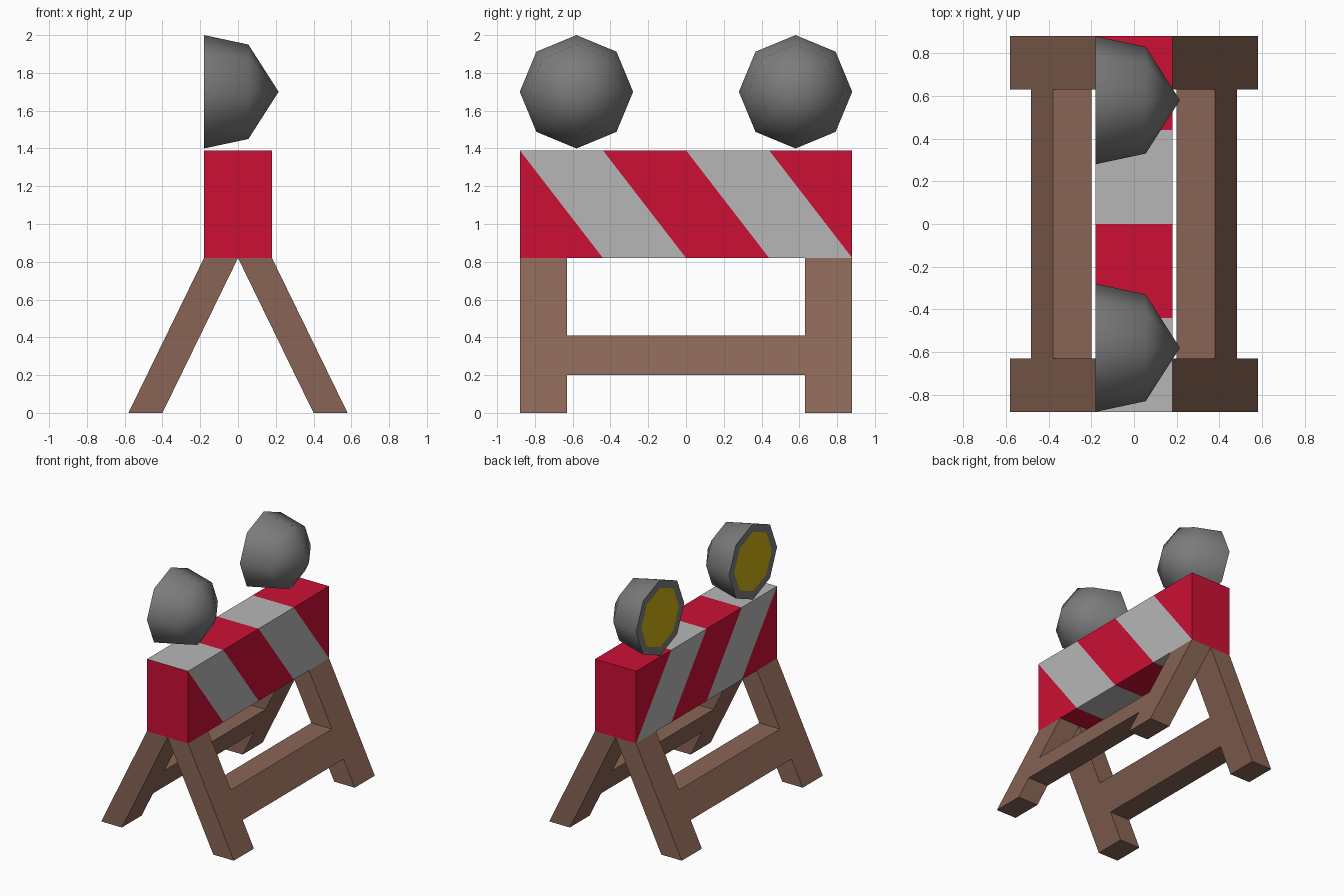
import bpy, bmesh, math
from mathutils import Vector

if "Cube" in bpy.data.objects:
    bpy.data.objects.remove(bpy.data.objects["Cube"])


def material(name, r, g, b):
    m = bpy.data.materials.new(name)
    m.diffuse_color = (r, g, b, 1)
    m.use_nodes = True
    m.node_tree.nodes["Principled BSDF"].inputs["Base Color"].default_value = m.diffuse_color
    return m


RED = material("red_paint", 0.60, 0.005, 0.035)
PALE = material("pale_paint", 0.47, 0.47, 0.47)
WOOD = material("wood", 0.25, 0.13, 0.09)
METAL = material("lamp_metal", 0.20, 0.20, 0.20)
AMBER = material("lamp_amber", 0.60, 0.42, 0.005)


def finish(name, bm, mats):
    bmesh.ops.recalc_face_normals(bm, faces=bm.faces[:])
    mesh = bpy.data.meshes.new(name)
    bm.to_mesh(mesh)
    bm.free()
    for m in mats:
        mesh.materials.append(m)
    ob = bpy.data.objects.new(name, mesh)
    bpy.context.collection.objects.link(ob)
    return ob


# Striped board: a box cut by slanted planes, bands painted alternately
Z0, Z1, HALF_Y, BAND = 0.82, 1.39, 0.88, 0.44
bm = bmesh.new()
bmesh.ops.create_cube(bm, size=1)
for v in bm.verts:
    v.co = (v.co.x * 0.36, v.co.y * 2 * HALF_Y, (Z0 + Z1) / 2 + v.co.z * (Z1 - Z0))
for k in range(1, 5):
    bmesh.ops.bisect_plane(bm, geom=bm.verts[:] + bm.edges[:] + bm.faces[:], dist=1e-5,
                           plane_co=(0, -HALF_Y + k * BAND, Z0), plane_no=(0, Z1 - Z0, BAND))
for f in bm.faces:
    c = f.calc_center_median()
    s = c.y + BAND * (c.z - Z0) / (Z1 - Z0)
    f.material_index = math.floor((s + HALF_Y) / BAND) % 2
finish("striped_board", bm, [RED, PALE])


# Leg frames: H outline in the y-z plane, leaning outwards
def leg_frame(name, side):
    half = [(0.88, 0), (0.88, 0.82), (0.63, 0.82), (0.63, 0.41)]
    lower = [(0.63, 0.20), (0.63, 0)]
    outline = half + [(-y, z) for y, z in reversed(half)]
    outline += [(-y, z) for y, z in reversed(lower)] + lower
    # order the left foot after its outer corner
    outline = half + [(-y, z) for y, z in half[::-1]] + [(-y, z) for y, z in lower[::-1]] + lower
    bm = bmesh.new()
    lean = lambda z: 0.40 * (1 - z / 0.82)
    face = bm.faces.new([bm.verts.new((side * lean(z), y, z)) for y, z in outline])
    new = bmesh.ops.extrude_face_region(bm, geom=[face])["geom"]
    bmesh.ops.translate(bm, vec=Vector((side * 0.18, 0, 0)),
                        verts=[g for g in new if isinstance(g, bmesh.types.BMVert)])
    finish(name, bm, [WOOD])


leg_frame("right_leg_frame", 1)
leg_frame("left_leg_frame", -1)


# Lamps: eight-sided domed housing with an amber lens in the flat side
def lamp(name, y):
    bm = bmesh.new()
    rings = []
    for x, r in [(-0.18, 0.235), (-0.18, 0.30), (0.055, 0.25)]:
        rings.append([bm.verts.new((x, y + r * math.sin(a * math.pi / 4),
                                    1.70 + r * math.cos(a * math.pi / 4))) for a in range(8)])
    tip = bm.verts.new((0.215, y, 1.70))
    bm.faces.new(rings[0]).material_index = 1
    for i in range(8):
        j = (i + 1) % 8
        for a, b in zip(rings, rings[1:]):
            bm.faces.new((a[i], a[j], b[j], b[i]))
        bm.faces.new((rings[2][i], rings[2][j], tip))
    ob = finish(name, bm, [METAL, AMBER])
    bpy.ops.object.select_all(action='DESELECT')
    ob.select_set(True)
    bpy.context.view_layer.objects.active = ob
    bpy.ops.object.shade_smooth_by_angle(angle=math.radians(60))


lamp("front_lamp", -0.58)
lamp("back_lamp", 0.58)
